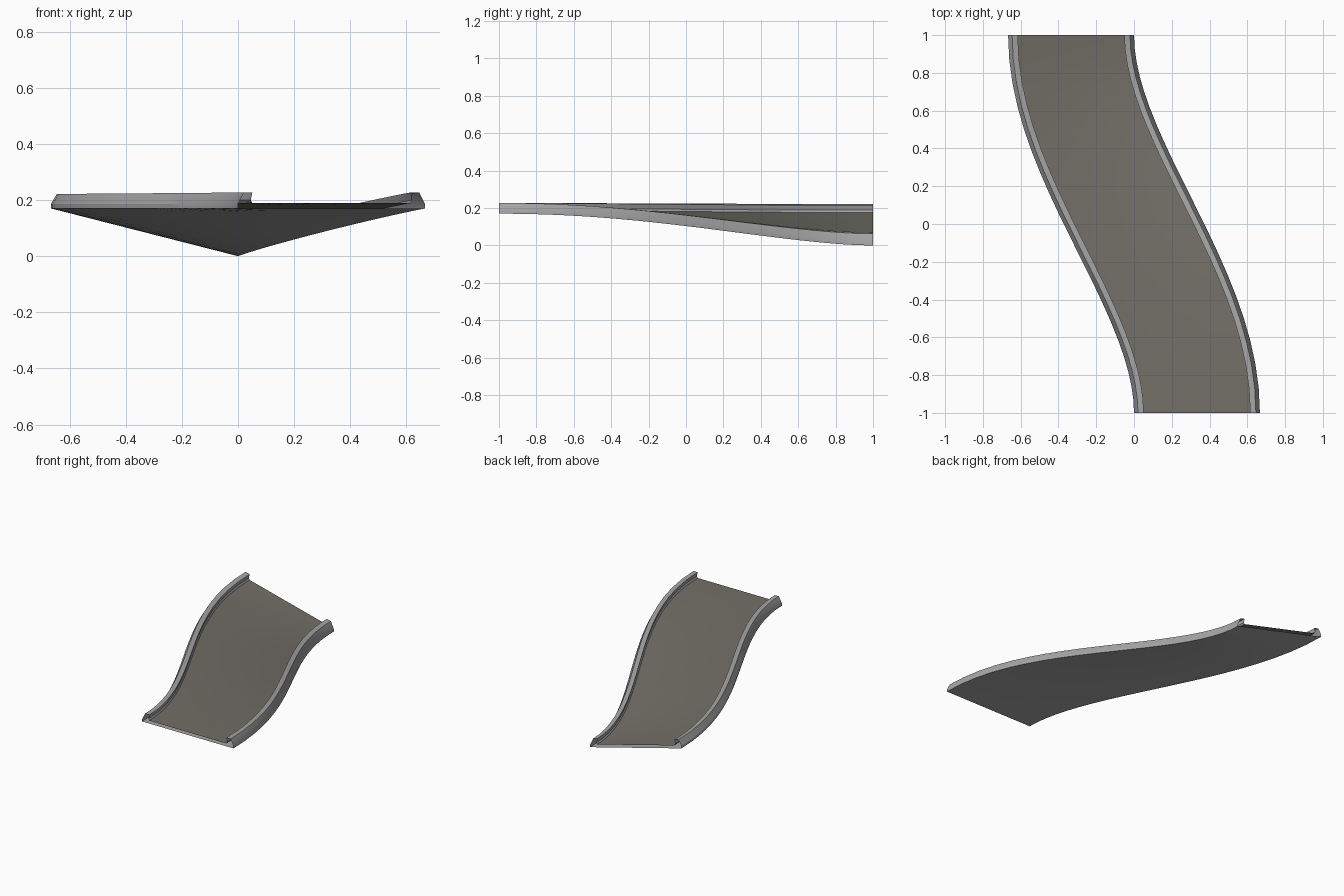
import bpy

if "Cube" in bpy.data.objects:
    bpy.data.objects.remove(bpy.data.objects["Cube"])

SEGS = 20
DROP = 0.17          # how far the right edge sinks at the back
HALF = 0.3333        # half width of the track


def material(name, rgb):
    m = bpy.data.materials.new(name)
    m.diffuse_color = (*rgb, 1)
    m.use_nodes = True
    m.node_tree.nodes["Principled BSDF"].inputs["Base Color"].default_value = m.diffuse_color
    return m


rail_grey = material("rail grey", (0.38, 0.38, 0.385))
road_grey = material("warm road grey", (0.17, 0.16, 0.135))


def place(t, u, h):
    """Point on the S-bend: t along, u across, h above the base."""
    s = t * t * (3 - 2 * t)
    slope = -2 * t * (1 - t)                    # dx/dy of the centre line
    k = (1 + slope * slope) ** 0.5
    bank = DROP * s * (u + HALF) / (2 * HALF)
    return (HALF - 2 * HALF * s + u / k, -1 + 2 * t - u * slope / k,
            DROP - bank + h)


def sweep(name, profile, mat, closed=False):
    """Open-ended strip following the bend."""
    n = len(profile)
    verts = [place(i / SEGS, u, h) for i in range(SEGS + 1) for u, h in profile]
    faces = []
    for i in range(SEGS):
        for j in range(n if closed else n - 1):
            a, b = i * n + j, i * n + (j + 1) % n
            faces.append((a, a + n, b + n, b))
    me = bpy.data.meshes.new(name)
    me.from_pydata(verts, [], faces)
    me.materials.append(mat)
    ob = bpy.data.objects.new(name, me)
    bpy.context.collection.objects.link(ob)
    bpy.context.view_layer.objects.active = ob
    ob.select_set(True)
    bpy.ops.object.shade_smooth_by_angle(angle=0.5)
    ob.select_set(False)


# Kerb cross-section, from the outer bottom corner to the road edge
kerb = [(-HALF, 0), (-HALF, 0.016), (-0.312, 0.057), (-0.282, 0.057),
        (-0.288, 0.03), (-0.282, 0.019)]
mirrored = [(-u, h) for u, h in reversed(kerb)]

# Hollow shell: left kerb, right kerb and underside
sweep("left_kerb", kerb, rail_grey)
sweep("right_kerb", mirrored, rail_grey)
sweep("underside", [(HALF - 2 * HALF * i / 6, 0) for i in range(7)], rail_grey)

# Road surface
sweep("road_surface", [(-0.282 + 0.564 * i / 6, 0.019) for i in range(7)], road_grey)
